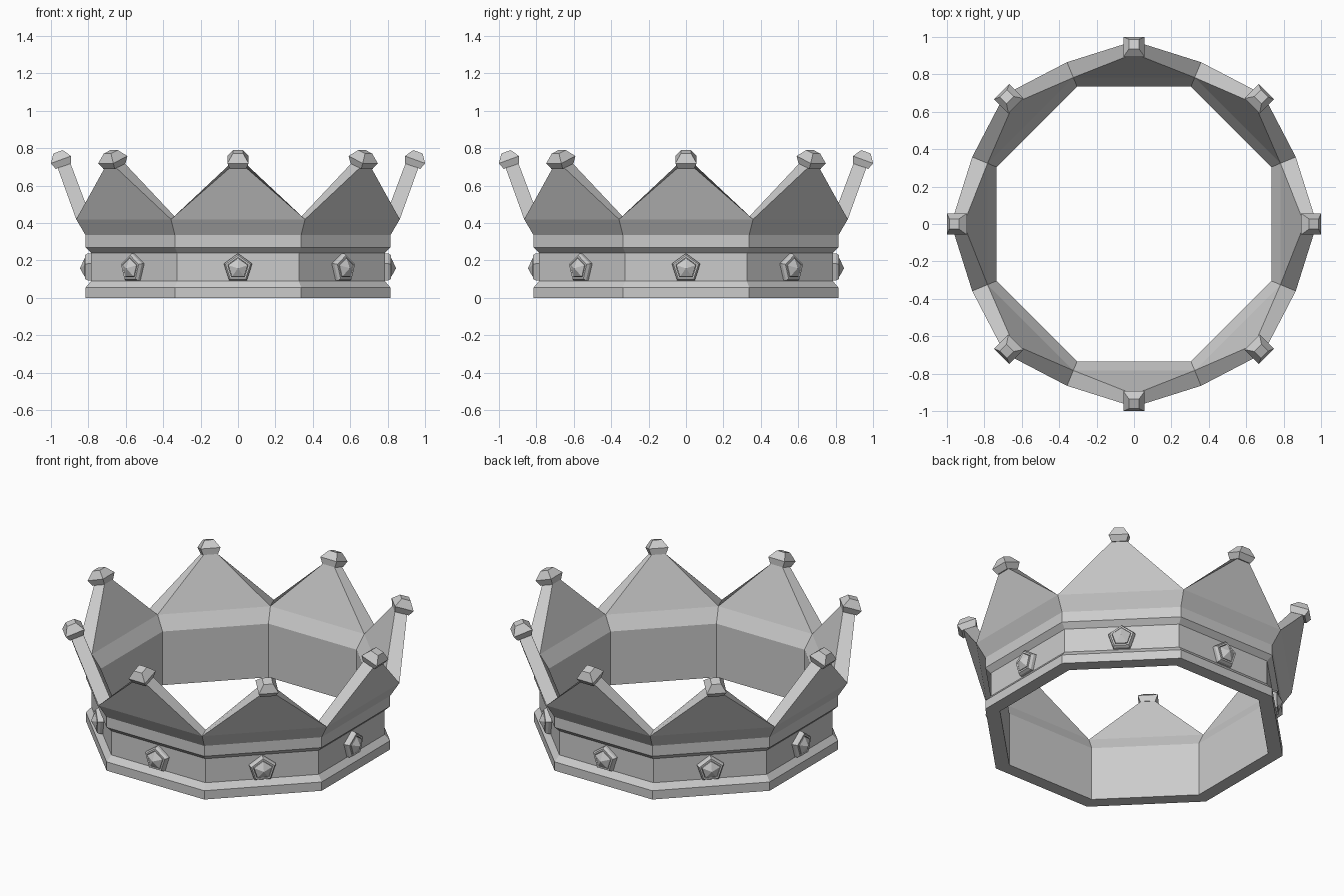
import bpy, bmesh, math
from mathutils import Vector

if "Cube" in bpy.data.objects:
    bpy.data.objects.remove(bpy.data.objects["Cube"])

N = 8
STEP = 2 * math.pi / N


def side_point(i, out, across, z):
    """Point on side i: distance outward, sideways offset, height."""
    a = i * STEP
    return Vector((out * math.cos(a) - across * math.sin(a),
                   out * math.sin(a) + across * math.cos(a), z))


def octagon(bm, apothem, z):
    h = apothem * math.tan(STEP / 2)
    return [bm.verts.new(side_point(i, apothem, -h, z)) for i in range(N)]


def bridge(bm, a, b):
    n = len(a)
    for i in range(n):
        j = (i + 1) % n
        bm.faces.new((a[i], a[j], b[j], b[i]))


def finish(bm, name):
    bmesh.ops.recalc_face_normals(bm, faces=bm.faces)
    me = bpy.data.meshes.new(name)
    bm.to_mesh(me)
    bm.free()
    ob = bpy.data.objects.new(name, me)
    bpy.context.collection.objects.link(ob)
    return ob


# Crown band: octagonal profile from inner valley, under the base, to outer valley
profile = [(0.783, 0.42), (0.735, 0.335), (0.735, 0), (0.815, 0), (0.815, 0.055),
           (0.785, 0.09), (0.785, 0.24), (0.815, 0.27), (0.815, 0.335), (0.865, 0.42)]
bm = bmesh.new()
rings = [octagon(bm, a, z) for a, z in profile]
for a, b in zip(rings, rings[1:]):
    bridge(bm, a, b)

# Pointed peaks rising from the band, one per side
inner, outer = rings[0], rings[-1]
for i in range(N):
    j = (i + 1) % N
    ol, orr = [bm.verts.new(side_point(i, 0.966, w, 0.70)) for w in (-0.038, 0.038)]
    il, ir = [bm.verts.new(side_point(i, 0.896, w, 0.72)) for w in (-0.038, 0.038)]
    for f in ((outer[i], outer[j], orr, ol), (inner[j], inner[i], il, ir),
              (outer[i], ol, il, inner[i]), (outer[j], inner[j], ir, orr),
              (ol, orr, ir, il)):
        bm.faces.new(f)
finish(bm, "crown_band")

# Faceted knobs tilted outward on the peaks
TILT = math.radians(20)
c, s = math.cos(TILT), math.sin(TILT)
for i in range(N):
    bm = bmesh.new()
    levels = []
    for half, up in ((0.043, 0), (0.057, 0.037), (0.027, 0.082)):
        levels.append([bm.verts.new(side_point(
            i, 0.934 + up * s + half * u * c, half * v, 0.704 + up * c - half * u * s))
            for u, v in ((1, -1), (1, 1), (-1, 1), (-1, -1))])
    for a, b in zip(levels, levels[1:]):
        bridge(bm, a, b)
    bm.faces.new(levels[0])
    bm.faces.new(levels[-1])
    finish(bm, f"peak_knob_{i + 1}")


# Pentagonal settings and gems around the band
def pentagon(bm, i, r, out):
    return [bm.verts.new(side_point(i, out, r * math.sin(k * 2 * math.pi / 5),
                                    0.158 + r * math.cos(k * 2 * math.pi / 5)))
            for k in range(5)]


for i in range(N):
    bm = bmesh.new()
    levels = [pentagon(bm, i, r, d) for r, d in
              ((0.08, 0.775), (0.08, 0.803), (0.07, 0.818), (0.058, 0.818), (0.058, 0.805))]
    for a, b in zip(levels, levels[1:]):
        bridge(bm, a, b)
    bm.faces.new(levels[0])
    bm.faces.new(levels[-1])
    finish(bm, f"gem_setting_{i + 1}")

    bm = bmesh.new()
    base, rim = pentagon(bm, i, 0.057, 0.80), pentagon(bm, i, 0.055, 0.82)
    bridge(bm, base, rim)
    bm.faces.new(base)
    tip = bm.verts.new(side_point(i, 0.845, 0, 0.158))
    for k in range(5):
        bm.faces.new((rim[k], rim[(k + 1) % 5], tip))
    finish(bm, f"gem_{i + 1}")
